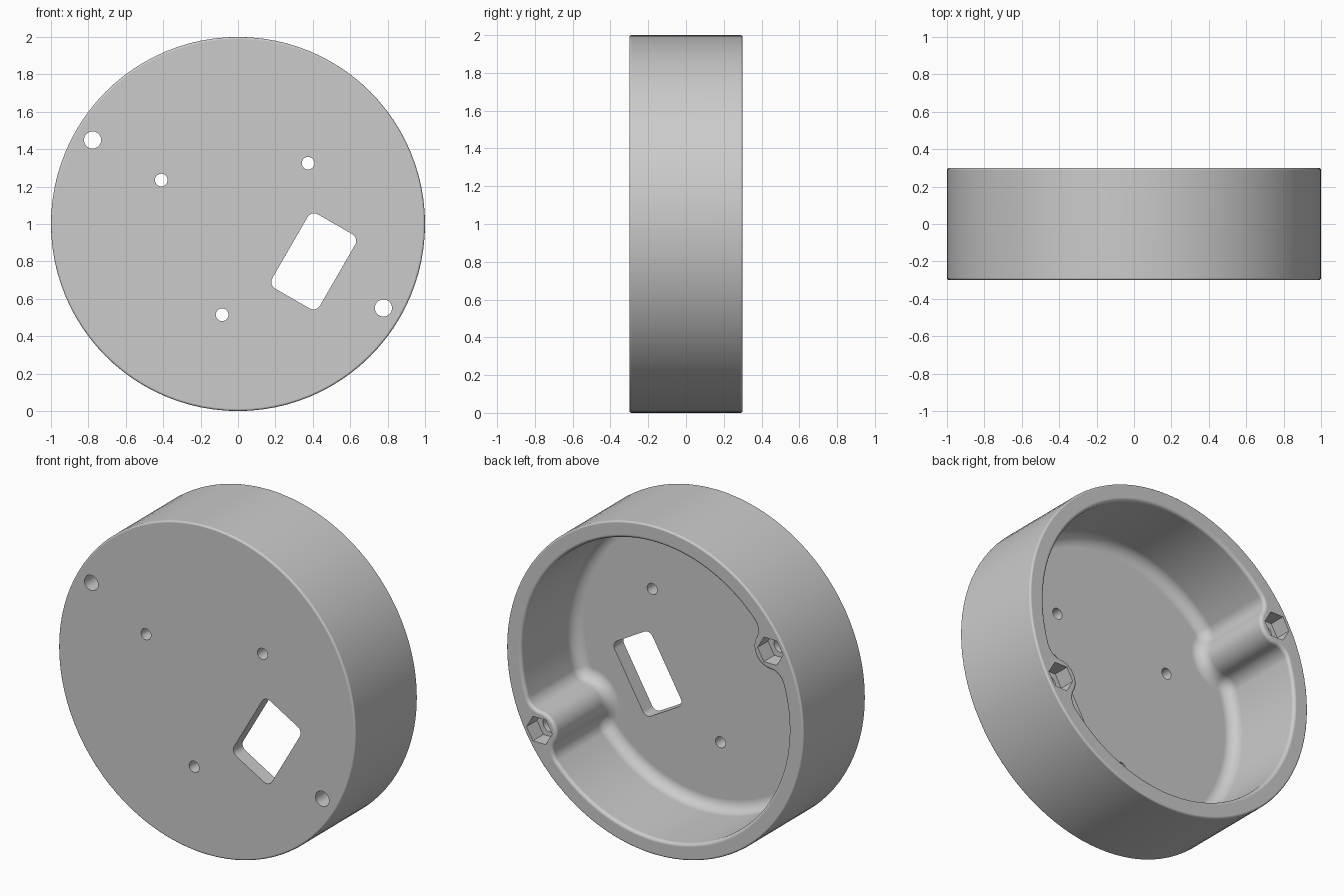
import bpy, bmesh
from math import sin, cos, pi, acos, radians

cube = bpy.data.objects.get("Cube")
if cube:
    bpy.data.objects.remove(cube, do_unlink=True)

DEPTH = 0.3                    # half depth of the housing
FLOOR = -0.21                  # inner face of the front plate
WALL_R, BOSS_R, BLEND_R = 0.90, 0.115, 0.09
BOSS_DIST = 0.898
BOSS_ANGLES = [radians(-30), radians(150)]
FLOOR_FILLET, LIP_FILLET, EDGE = 0.07, 0.02, 0.012


def polar(r, a, centre=(0, 0)):
    return centre[0] + r * cos(a), centre[1] + r * sin(a)


def arc(centre, r, start, end, n):
    return [polar(r, start + (end - start) * i / n, centre) for i in range(n + 1)]


def circle(centre, r, n):
    return arc(centre, r, 0, 2 * pi, n)[:-1]


def loft(name, sections):
    """Closed solid through (y, outline) sections of equal point count."""
    bm = bmesh.new()
    rings = [[bm.verts.new((x, y, z + 1)) for x, z in pts] for y, pts in sections]
    for low, high in zip(rings, rings[1:]):
        for i in range(len(low)):
            bm.faces.new((low[i - 1], low[i], high[i], high[i - 1]))
    bm.faces.new(rings[0])
    bm.faces.new(rings[-1])
    bmesh.ops.recalc_face_normals(bm, faces=bm.faces)
    mesh = bpy.data.meshes.new(name)
    bm.to_mesh(mesh)
    bm.free()
    obj = bpy.data.objects.new(name, mesh)
    bpy.context.collection.objects.link(obj)
    return obj


def pocket_outline(inset):
    """Round cavity that blends around the two screw bosses."""
    a, b, c = WALL_R - BLEND_R, BOSS_R + BLEND_R, BOSS_DIST
    alpha = acos((a * a + c * c - b * b) / (2 * a * c))
    sweep = pi - acos((a * a + b * b - c * c) / (2 * a * b))
    wall, boss, blend = WALL_R - inset, BOSS_R + inset, BLEND_R - inset
    pts = []
    for phi in BOSS_ANGLES:
        turn = sweep - alpha
        pts += arc(polar(a, phi - alpha), blend, phi - alpha, phi + turn, 10)[:-1]
        pts += arc(polar(c, phi), boss, phi + pi + turn, phi + pi - turn, 16)[:-1]
        pts += arc(polar(a, phi + alpha), blend, phi - turn, phi + alpha, 10)[:-1]
        pts += arc((0, 0), wall, phi + alpha, phi + pi - alpha, 44)[:-1]
    return pts


def rounded_rect(centre, half_w, half_h, r, tilt):
    pts = []
    for k, (sx, sy) in enumerate([(1, 1), (-1, 1), (-1, -1), (1, -1)]):
        x, y = sx * (half_w - r), sy * (half_h - r)
        corner = (centre[0] + x * cos(tilt) - y * sin(tilt),
                  centre[1] + x * sin(tilt) + y * cos(tilt))
        pts += arc(corner, r, tilt + k * pi / 2, tilt + (k + 1) * pi / 2, 6)
    return pts


# Round housing with softened outer edges
steps = [i * pi / 6 for i in range(4)]
front = [(-DEPTH + EDGE * (1 - sin(t)), 1 - EDGE * (1 - cos(t))) for t in reversed(steps)]
profile = front + [(-y, r) for y, r in reversed(front)]
housing = loft("housing", [(y, circle((0, 0), r, 96)) for y, r in profile])

# Cavity with a filleted floor and a rounded lip
sections = []
for i in range(9):
    t = i * pi / 16
    sections.append((FLOOR + FLOOR_FILLET * (1 - cos(t)),
                     pocket_outline(FLOOR_FILLET * (1 - sin(t)))))
for i in range(6):
    t = i * pi / 10
    sections.append((DEPTH - LIP_FILLET * (1 - sin(t)),
                     pocket_outline(-LIP_FILLET * (1 - cos(t)))))
sections.append((DEPTH + 0.1, pocket_outline(-LIP_FILLET)))
cutters = [loft("cavity_cutter", sections)]


def punch(name, pts, start=-0.5, end=0.5):
    cutters.append(loft(name, [(start, pts), (end, pts)]))


# Screw holes with hexagonal nut recesses at the back
for phi in BOSS_ANGLES:
    centre = polar(BOSS_DIST, phi)
    punch("screw_hole_cutter", circle(centre, 0.046, 32))
    punch("nut_recess_cutter", circle(centre, 0.086, 6), DEPTH - 0.1)

# Small mounting holes in the front plate
for centre in [(-0.41, 0.235), (0.375, 0.325), (-0.085, -0.485)]:
    punch("mount_hole_cutter", circle(centre, 0.034, 24))

# Tilted window
punch("window_cutter", rounded_rect((0.405, -0.2), 0.147, 0.229, 0.04, radians(-30)))

for cutter in cutters:
    cutter.hide_render = True
    mod = housing.modifiers.new(cutter.name, 'BOOLEAN')
    mod.operation = 'DIFFERENCE'
    mod.solver = 'EXACT'
    mod.object = cutter

# Bake the cuts and drop the cutters
bpy.context.view_layer.update()
result = housing.evaluated_get(bpy.context.evaluated_depsgraph_get())
baked = bpy.data.meshes.new_from_object(result)
housing.modifiers.clear()
housing.data = baked
for cutter in cutters:
    bpy.data.objects.remove(cutter, do_unlink=True)

# Plain grey finish
grey = bpy.data.materials.new("plain grey")
grey.use_nodes = True
colour = (0.6, 0.6, 0.6, 1)
grey.diffuse_color = colour
grey.node_tree.nodes["Principled BSDF"].inputs["Base Color"].default_value = colour
housing.data.materials.clear()
housing.data.materials.append(grey)

# Smooth curves, crisp rims
bpy.ops.object.select_all(action='DESELECT')
housing.select_set(True)
bpy.context.view_layer.objects.active = housing
bpy.ops.object.shade_smooth_by_angle(angle=radians(32))
weighted = housing.modifiers.new("even_shading", 'WEIGHTED_NORMAL')
weighted.keep_sharp = True
